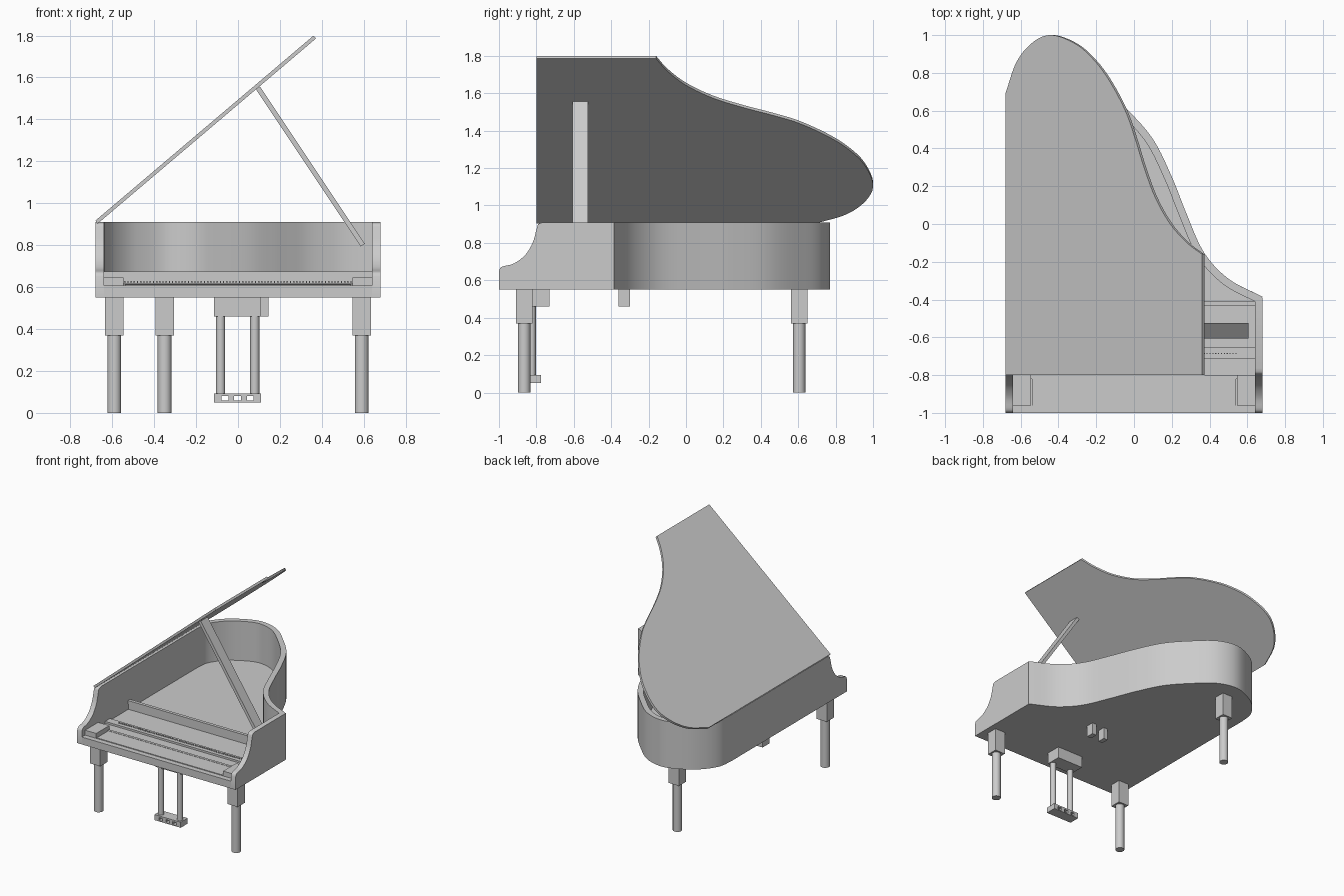
import bpy, bmesh, math
from mathutils import Vector

old = bpy.data.objects.get("Cube")
if old:
    bpy.data.objects.remove(old, do_unlink=True)

# One plain grey for the whole instrument
GREY = (0.6, 0.6, 0.6, 1)
mat = bpy.data.materials.new("plain_grey")
mat.use_nodes = True
mat.diffuse_color = GREY
mat.node_tree.nodes["Principled BSDF"].inputs["Base Color"].default_value = GREY


def finish(bm, name):
    bmesh.ops.recalc_face_normals(bm, faces=bm.faces)
    mesh = bpy.data.meshes.new(name)
    bm.to_mesh(mesh)
    bm.free()
    mesh.materials.append(mat)
    ob = bpy.data.objects.new(name, mesh)
    bpy.context.collection.objects.link(ob)
    bpy.ops.object.select_all(action='DESELECT')
    ob.select_set(True)
    bpy.context.view_layer.objects.active = ob
    bpy.ops.object.shade_smooth_by_angle(angle=math.radians(30))
    return ob


def add_box(bm, x, y, z):
    vs = bmesh.ops.create_cube(bm, size=1)["verts"]
    for v in vs:
        for i, (lo, hi) in enumerate((x, y, z)):
            v.co[i] = lo if v.co[i] < 0 else hi


def box(name, *spans):
    bm = bmesh.new()
    add_box(bm, *spans)
    return finish(bm, name)


def prism(name, points, low, high, place=lambda a, b, h: (a, b, h)):
    """Extrude a closed 2D outline between two heights."""
    bm = bmesh.new()
    face = bm.faces.new([bm.verts.new(place(a, b, low)) for a, b in points])
    new = bmesh.ops.extrude_face_region(bm, geom=[face])["geom"]
    shift = Vector(place(0, 0, high)) - Vector(place(0, 0, low))
    bmesh.ops.translate(bm, vec=shift, verts=[g for g in new if isinstance(g, bmesh.types.BMVert)])
    return finish(bm, name)


def spline(points, steps=5):
    """Smooth curve through the given points."""
    p = [Vector(q) for q in points]
    p = [2 * p[0] - p[1]] + p + [2 * p[-1] - p[-2]]
    out = []
    for a, b, c, d in zip(p, p[1:], p[2:], p[3:]):
        for i in range(steps):
            t = i / steps
            out.append(0.5 * (2 * b + (c - a) * t + (2 * a - 5 * b + 4 * c - d) * t ** 2
                              + (3 * b - a - 3 * c + d) * t ** 3))
    return out + [p[-2]]


def inset(path, dist):
    """Offset an open path to its right side."""
    out = []
    for i, q in enumerate(path):
        t = (path[min(i + 1, len(path) - 1)] - path[max(i - 1, 0)]).normalized()
        out.append(q + Vector((t.y, -t.x)) * dist)
    return out


# Case: curved rim, floor and side arms
curve = spline([(-.68, .42), (-.665, .53), (-.6, .63), (-.5, .71), (-.34, .77), (-.18, .73),
                (-.04, .61), (.1, .45), (.2, .25), (.28, .05), (.37, -.15), (.5, -.29), (.68, -.385)])
rim = [Vector((-.68, -.4))] + curve
prism("case_rim", rim + inset(rim, .04)[::-1], .55, .91)
floor = [Vector((-.675, -.99))] + [q * .995 for q in curve] + [Vector((.675, -.99))]
prism("case_floor", floor, .55, .605)

arm = spline([(-1, .65), (-.985, .672), (-.92, .69), (-.86, .735), (-.82, .80),
              (-.80, .87), (-.79, .9), (-.765, .91)], 4)
arm = [(-1, .55)] + arm + [(-.39, .91), (-.39, .55)]
for name, x in (("right_arm", -.68), ("left_arm", .64)):
    prism(name, arm, x, x + .04, lambda a, b, h: (h, a, b))

# Keyboard area
INNER = (-.64, .64)
box("key_slip", INNER, (-1, -.96), (.55, .607))
box("keyboard", (-.54, .54), (-.96, -.82), (.60, .613))
for name, x in (("right_key_block", (-.64, -.545)), ("left_key_block", (.545, .64))):
    box(name, x, (-.96, -.80), (.60, .645))
box("key_back_strip", INNER, (-.82, -.80), (.60, .615))
box("pin_strip", INNER, (-.715, -.655), (.60, .62))
bm = bmesh.new()
for i in range(72):
    x = -.54 + i * .0152
    add_box(bm, (x - .003, x + .003), (-.688, -.682), (.615, .628))
finish(bm, "tuning_pins")
box("cross_bar", INNER, (-.43, -.41), (.60, .65))
box("cross_bar_cap", INNER, (-.435, -.41), (.65, .675))

# Raised lid, drawn flat then tilted about its hinge
TILT = math.radians(40.3)
edge = spline([(.37, -.16), (.29, -.1), (.2, .0), (.12, .14), (.06, .3), (.01, .46), (-.04, .6),
               (-.12, .75), (-.2, .86), (-.3, .95), (-.43, 1), (-.53, .965), (-.62, .86), (-.68, .69)])
lid_outline = [Vector((-.68, -.8)), Vector((.37, -.8))] + edge
lid = prism("lid", [((q.x + .68) * 1.3, q.y) for q in lid_outline], 0, .018)
lid.location = (-.669, 0, .903)
lid.rotation_euler.y = -TILT

# Lid prop
top, foot = Vector((.095, 0, 1.55)), Vector((.595, 0, .80))
run = foot - top
prop = box("lid_prop", (-.012, .012), (-.042, .042), (-run.length / 2, run.length / 2))
prop.location = (top + foot) / 2 + Vector((0, -.565, 0))
prop.rotation_euler.y = math.atan2(run.x, run.z)

# Legs: square block over a round post
for name, x, y in (("front_right", -.59, -.865), ("front_left", .59, -.865), ("rear", -.35, .605)):
    box(name + "_leg_block", (x - .044, x + .044), (y - .044, y + .044), (.37, .552))
    bm = bmesh.new()
    bmesh.ops.create_cone(bm, cap_ends=True, segments=24, radius1=.033, radius2=.033, depth=.38)
    bmesh.ops.translate(bm, vec=(x, y, .19), verts=bm.verts)
    finish(bm, name + "_leg_post")

# Pedal frame
box("pedal_box", (-.115, .11), (-.85, -.73), (.46, .552))
for name, x in (("right_pedal_rod", -.083), ("left_pedal_rod", .08)):
    bm = bmesh.new()
    bmesh.ops.create_cone(bm, cap_ends=True, segments=20, radius1=.022, radius2=.022, depth=.39)
    bmesh.ops.translate(bm, vec=(x, -.825, .275), verts=bm.verts)
    finish(bm, name)
bm = bmesh.new()
DEPTH = (-.86, -.775)
for z in ((.05, .058), (.08, .093)):
    add_box(bm, (-.115, .11), DEPTH, z)
for x in ((-.115, -.078), (-.046, -.018), (.014, .042), (.074, .11)):
    add_box(bm, x, DEPTH, (.056, .082))
finish(bm, "pedal_base")

# Brackets under the case
for name, x in (("left_bracket", .108), ("right_bracket", .0)):
    bm = bmesh.new()
    add_box(bm, (x, x + .037), (-.36, -.30), (.46, .552))
    finish(bm, name)
